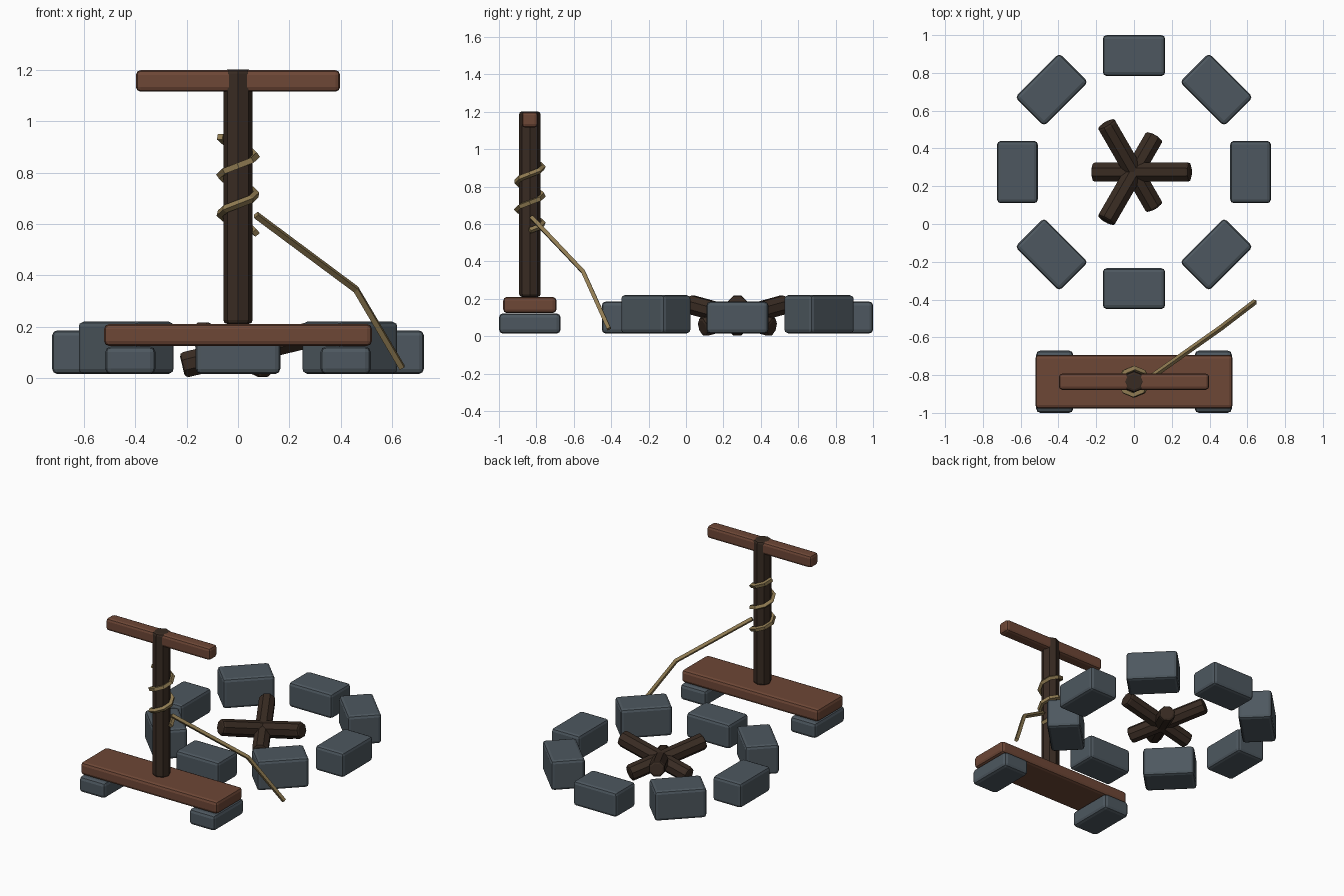
import bpy, bmesh
from math import pi, sin, cos, radians
from mathutils import Matrix, Vector

if "Cube" in bpy.data.objects:
    bpy.data.objects.remove(bpy.data.objects["Cube"])


def material(name, rgb):
    m = bpy.data.materials.new(name)
    m.use_nodes = True
    m.diffuse_color = (*rgb, 1)
    m.node_tree.nodes["Principled BSDF"].inputs["Base Color"].default_value = (*rgb, 1)
    return m


STONE = material("slate stone", (0.075, 0.097, 0.115))
DARK = material("dark timber", (0.040, 0.024, 0.016))
BROWN = material("brown timber", (0.155, 0.063, 0.037))
ROPE = material("straw rope", (0.28, 0.20, 0.085))


def finish(name, bm, matrix, mat, bevel):
    mesh = bpy.data.meshes.new(name)
    bm.to_mesh(mesh)
    bm.free()
    mesh.materials.append(mat)
    ob = bpy.data.objects.new(name, mesh)
    bpy.context.collection.objects.link(ob)
    ob.matrix_world = matrix
    mod = ob.modifiers.new("soft edges", "BEVEL")
    mod.width = bevel
    mod.segments = 2
    mod.limit_method = "ANGLE"
    mod.angle_limit = radians(50)
    return ob


def block(name, centre, size, mat, bevel=0.02, turn=0):
    bm = bmesh.new()
    bmesh.ops.create_cube(bm, size=1, matrix=Matrix.Diagonal((*size, 1)))
    return finish(name, bm, Matrix.Translation(centre) @ Matrix.Rotation(turn, 4, "Z"), mat, bevel)


def pole(name, matrix, radius, length, spin, mat, bevel=0.015):
    bm = bmesh.new()
    bmesh.ops.create_cone(bm, cap_ends=True, segments=8, radius1=radius, radius2=radius,
                          depth=length, matrix=Matrix.Rotation(spin, 4, "Z"))
    return finish(name, bm, matrix, mat, bevel)


def rope(name, points, thickness):
    curve = bpy.data.curves.new(name, "CURVE")
    curve.dimensions = "3D"
    curve.bevel_depth = thickness
    curve.bevel_resolution = 0
    curve.use_fill_caps = True
    spline = curve.splines.new("POLY")
    spline.points.add(len(points) - 1)
    for p, co in zip(spline.points, points):
        p.co = (*co, 1)
    spline.use_smooth = False
    curve.materials.append(ROPE)
    ob = bpy.data.objects.new(name, curve)
    bpy.context.collection.objects.link(ob)
    return ob


# Ring of hearth stones, alternating low and tall
HEARTH = Vector((0, 0.275, 0))
for i in range(8):
    a = i * pi / 4
    top = 0.22 if i % 2 else 0.185
    pos = HEARTH + Vector((cos(a) * 0.617, sin(a) * 0.617, (top + 0.015) / 2))
    block(f"hearth_stone_{i + 1}", pos, (0.216, 0.33, top - 0.015), STONE, 0.02, a)

# Three leaning logs crossing in the middle
TILT = 0.235
for i in range(3):
    a = i * 2 * pi / 3
    pos = HEARTH + Vector((cos(a) * 0.04, sin(a) * 0.04, 0.11))
    turn = Matrix.Rotation(a, 4, "Z") @ Matrix.Rotation(pi / 2 - TILT, 4, "Y")
    pole(f"fire_log_{i + 1}", Matrix.Translation(pos) @ turn, 0.054, 0.53, pi / 8, DARK)

# Stand: two foot stones, plank, post and crossbar
STAND_Y = -0.835
for side, x in (("left", 0.42), ("right", -0.42)):
    block(f"{side}_foot_stone", (x, STAND_Y, 0.068), (0.196, 0.33, 0.108), STONE, 0.022)
block("base_plank", (0, STAND_Y, 0.167), (1.045, 0.285, 0.086), BROWN, 0.02)
pole("post", Matrix.Translation((0, STAND_Y, 0.706)), 0.0575, 0.992, 0, DARK)
block("crossbar", (0, STAND_Y, 1.158), (0.796, 0.086, 0.084), BROWN, 0.018)

# Rope wound round the post, and its loose tail
STEPS = 20
coil = []
for i in range(STEPS + 1):
    a = i * 5 * pi / STEPS
    coil.append((cos(a) * 0.07, STAND_Y + sin(a) * 0.07, 0.565 + 0.375 * i / STEPS))
rope("rope_coil", coil, 0.016)
rope("rope_tail", [(0.07, -0.825, 0.635), (0.46, -0.55, 0.345), (0.64, -0.412, 0.04)], 0.015)
